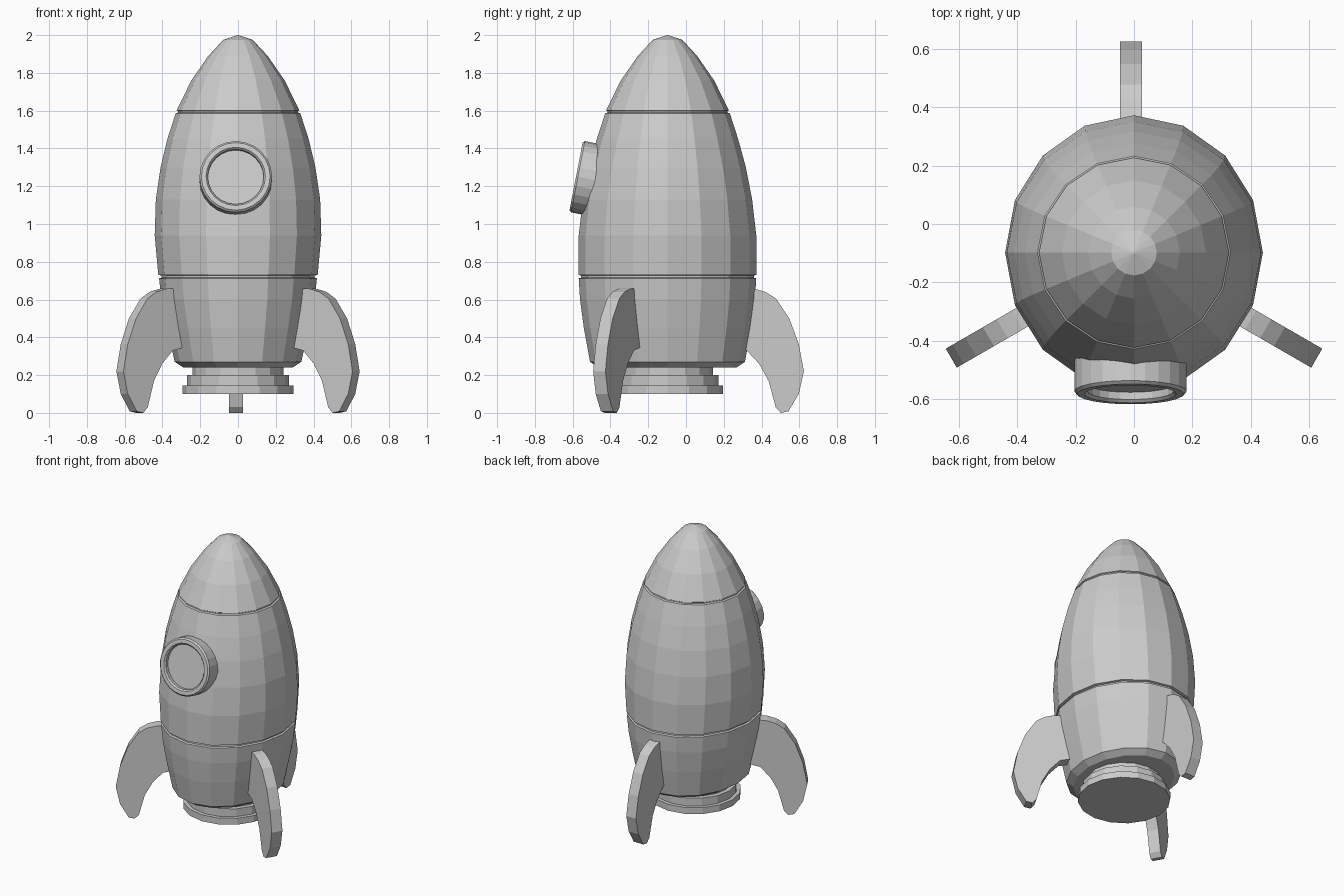
import bpy, bmesh, math
from mathutils import Matrix, Vector

if "Cube" in bpy.data.objects:
    bpy.data.objects.remove(bpy.data.objects["Cube"])

CY = -0.098  # rocket axis in y


def finish(name, bm, matrix=Matrix()):
    bmesh.ops.recalc_face_normals(bm, faces=bm.faces)
    me = bpy.data.meshes.new(name)
    bm.to_mesh(me)
    bm.free()
    ob = bpy.data.objects.new(name, me)
    ob.matrix_world = matrix
    bpy.context.collection.objects.link(ob)
    return ob


def lathe(name, rings, sides, matrix, closed=False):
    """Loft elliptical rings (z, rx, ry); cap the ends unless closed into a loop."""
    bm = bmesh.new()
    loops = []
    for z, rx, ry in rings:
        loops.append([bm.verts.new((rx * math.cos(2 * math.pi * i / sides),
                                    ry * math.sin(2 * math.pi * i / sides), z))
                      for i in range(sides)])
    pairs = list(zip(loops, loops[1:]))
    if closed:
        pairs.append((loops[-1], loops[0]))
    else:
        bm.faces.new(loops[0])
        bm.faces.new(loops[-1])
    for a, b in pairs:
        for i in range(sides):
            j = (i + 1) % sides
            bm.faces.new((a[i], a[j], b[j], b[i]))
    return finish(name, bm, matrix)


def circ(profile):
    return [(z, r, r) for z, r in profile]


axis = Matrix.Translation((0, CY, 0))

# Hull sections, with narrow seams between them
lower = [(.24, .29, .365), (.27, .335, .41), (.45, .375, .443), (.6, .405, .463),
         (.712, .418, .47), (.716, .405, .457)]
middle = [(.727, .405, .457), (.731, .422, .47), (.94, .441, .47), (1.13, .435, .448),
          (1.3, .41, .415), (1.45, .374, .374), (1.586, .33, .33), (1.59, .318, .318)]
nose = circ([(1.598, .318), (1.602, .325), (1.76, .247), (1.89, .157),
             (1.975, .078), (2.0, .004)])
lathe("hull", lower + middle + nose, 16, axis)

# Stepped engine nozzle
lathe("nozzle", circ([(.1, .295), (.145, .295), (.145, .27), (.2, .27),
                      (.2, .24), (.27, .24)]), 16, axis)

# Porthole: ring and recessed pane, tilted with the hull
normal = Vector((0, -math.cos(math.radians(11)), math.sin(math.radians(11))))
port = Matrix.Translation((-.012, -.582, 1.252)) @ normal.to_track_quat('Z', 'Y').to_matrix().to_4x4()
lathe("porthole_ring", circ([(-.13, .192), (-.01, .192), (0, .182), (0, .157),
                             (-.01, .148), (-.13, .148)]), 24, port, closed=True)
lathe("porthole_pane", circ([(-.12, .155), (-.035, .155)]), 24, port)

# Three swept fins: profile is (distance from axis, z)
profile = [(.3, .665), (.46, .657), (.52, .64), (.575, .605), (.645, .5), (.695, .365),
           (.722, .22), (.695, .1), (.64, .008), (.6, 0), (.573, .03), (.535, .17),
           (.485, .26), (.42, .33), (.3, .36)]
T = .0375
for name, angle, dx in (("back_fin", 90, -.01), ("left_fin", 210, 0), ("right_fin", 330, 0)):
    bm = bmesh.new()
    face = bm.faces.new([bm.verts.new((r, -T, z)) for r, z in profile])
    ext = bmesh.ops.extrude_face_region(bm, geom=[face])
    moved = [v for v in ext["geom"] if isinstance(v, bmesh.types.BMVert)]
    bmesh.ops.translate(bm, verts=moved, vec=(0, 2 * T, 0))
    if not face.is_valid or len(bm.faces) < len(profile) + 2:
        bm.faces.new([v for v in bm.verts if v not in moved])
    finish(name, bm, Matrix.Translation((dx, CY, 0)) @ Matrix.Rotation(math.radians(angle), 4, 'Z'))
